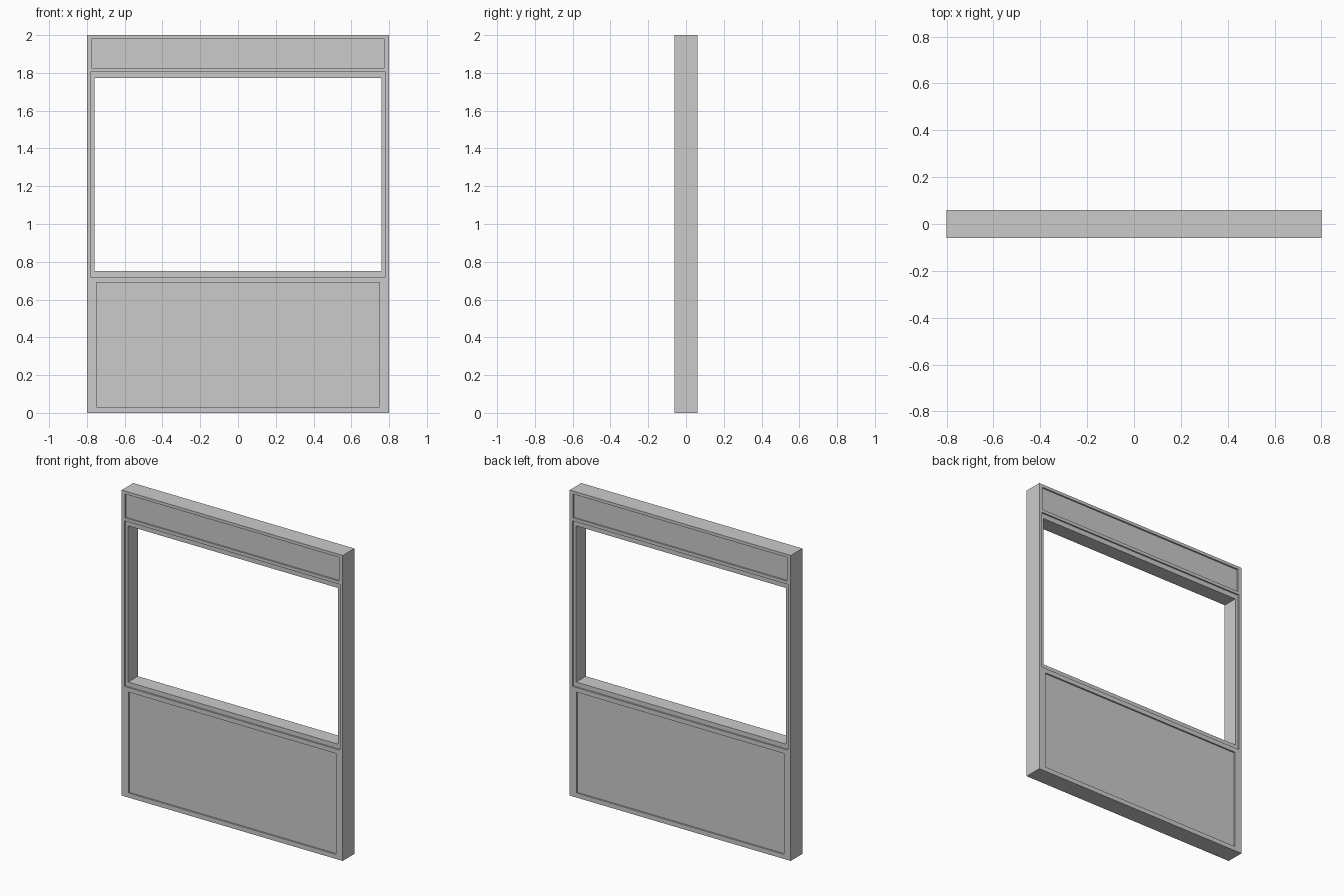
import bpy

if "Cube" in bpy.data.objects:
    bpy.data.objects.remove(bpy.data.objects["Cube"])

HALF_DEPTH = 0.06
RECESS = 0.01


def box(name, half_w, y0, y1, z0, z1):
    bpy.ops.mesh.primitive_cube_add(size=1, location=(0, (y0 + y1) / 2, (z0 + z1) / 2))
    ob = bpy.context.object
    ob.name = name
    ob.scale = (2 * half_w, y1 - y0, z1 - z0)
    bpy.ops.object.transform_apply(location=True, rotation=True, scale=True)
    return ob


def cut(target, half_w, y0, y1, z0, z1):
    cutter = box("cutter", half_w, y0, y1, z0, z1)
    cutter.hide_render = True
    mod = target.modifiers.new("cut", 'BOOLEAN')
    mod.operation = 'DIFFERENCE'
    mod.solver = 'EXACT'
    mod.object = cutter
    bpy.context.view_layer.objects.active = target
    bpy.ops.object.modifier_apply(modifier=mod.name)
    bpy.data.objects.remove(cutter)


# Solid wall slab
wall = box("window_wall_panel", 0.8, -HALF_DEPTH, HALF_DEPTH, 0, 2)

# Shallow recesses on both faces: lower panel, window surround, header panel
for half_w, z0, z1 in [(0.75, 0.03, 0.69), (0.78, 0.72, 1.804), (0.775, 1.825, 1.98)]:
    for side in (-1, 1):
        a, b = side * (HALF_DEPTH - RECESS), side * (HALF_DEPTH + 0.05)
        cut(wall, half_w, min(a, b), max(a, b), z0, z1)

# Window opening through the wall
cut(wall, 0.76, -0.2, 0.2, 0.75, 1.772)
